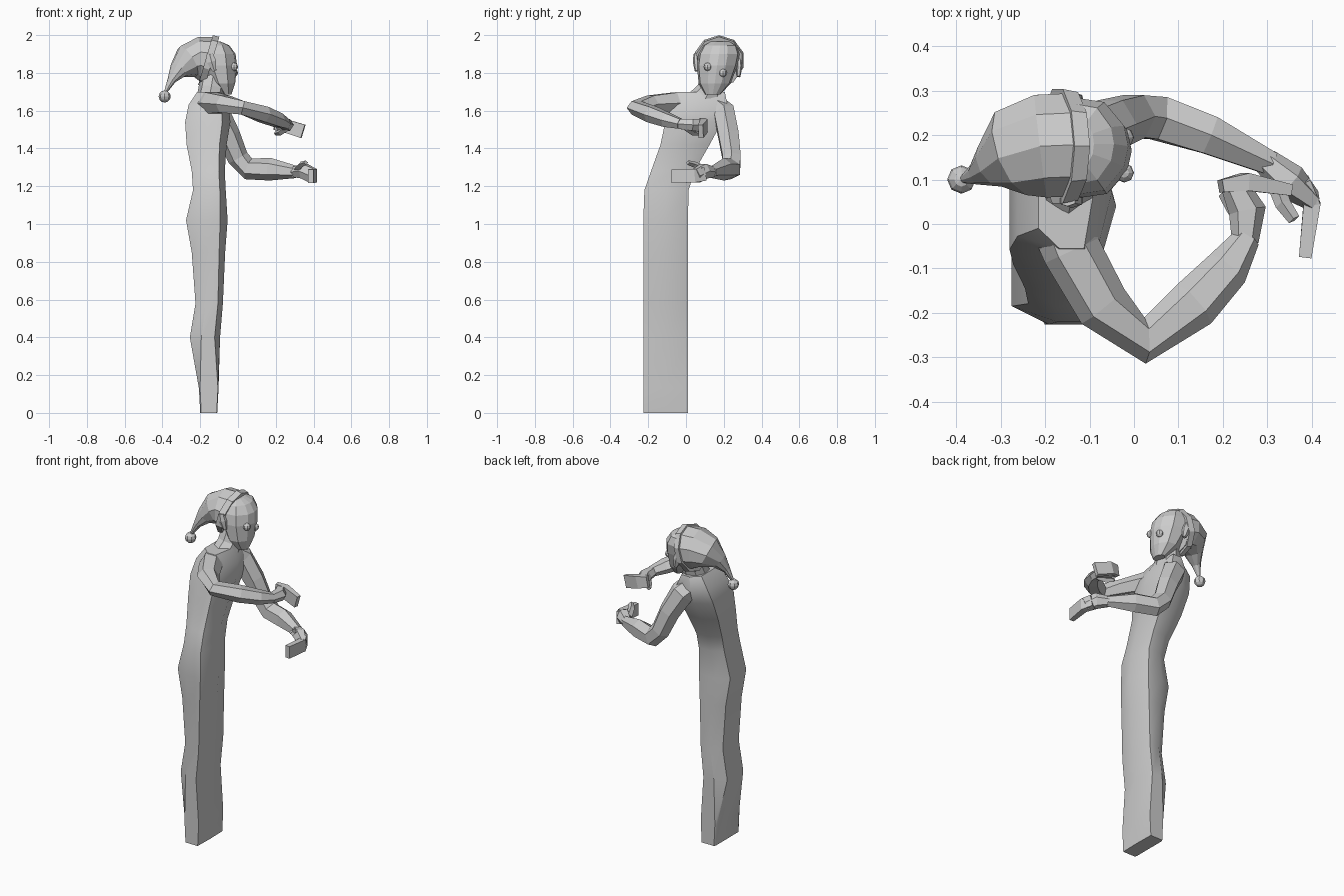
import bpy, bmesh, math
from mathutils import Vector


def loft(name, rings, smooth=None):
    """Skin a list of equal-length point rings and cap both ends."""
    bm = bmesh.new()
    rows = [[bm.verts.new(p) for p in r] for r in rings]
    n = len(rows[0])
    for a, b in zip(rows, rows[1:]):
        for i in range(n):
            j = (i + 1) % n
            bm.faces.new((a[i], a[j], b[j], b[i]))
    bm.faces.new(rows[0])
    bm.faces.new(rows[-1])
    bmesh.ops.recalc_face_normals(bm, faces=bm.faces)
    me = bpy.data.meshes.new(name)
    bm.to_mesh(me)
    bm.free()
    ob = bpy.data.objects.new(name, me)
    bpy.context.collection.objects.link(ob)
    if smooth:
        bpy.ops.object.select_all(action='DESELECT')
        bpy.context.view_layer.objects.active = ob
        ob.select_set(True)
        bpy.ops.object.shade_smooth_by_angle(angle=math.radians(smooth))
    return ob


def tube(name, stations, sides=6, up=(0, 0, 1), phase=0.0):
    """Loft along a path; each station is (point, half width, half height)."""
    pts = [Vector(s[0]) for s in stations]
    rings = []
    for k, (_, w, h) in enumerate(stations):
        t = (pts[min(k + 1, len(pts) - 1)] - pts[max(k - 1, 0)]).normalized()
        s = t.cross(Vector(up)).normalized()
        u = s.cross(t)
        rings.append([pts[k] + s * w * math.cos(a) + u * h * math.sin(a)
                      for a in (phase + math.tau * i / sides for i in range(sides))])
    return loft(name, rings)


def section(z, x0, x1, yc, hw, shape):
    return [(x0 + (x1 - x0) * u, yc + hw * v, z) for u, v in shape]


def ball(name, pos, r):
    bpy.ops.mesh.primitive_uv_sphere_add(segments=8, ring_count=6, radius=r, location=pos)
    bpy.context.object.name = name


# Body column and leaning torso: z, back x, front x, centre y, half width
BODY = [(0, -.20, -.11, -.108, .118), (.13, -.207, -.103, -.108, .118),
        (.40, -.255, -.095, -.108, .118), (.58, -.225, -.08, -.108, .118),
        (.85, -.245, -.068, -.108, .118), (1.02, -.275, -.055, -.108, .118),
        (1.18, -.238, -.065, -.103, .117), (1.28, -.245, -.07, -.07, .115),
        (1.42, -.272, -.06, -.005, .13), (1.54, -.28, -.04, .04, .15),
        (1.63, -.262, -.05, .07, .15), (1.70, -.215, -.09, .075, .13)]
BODY_SHAPE = [(0, -.65), (.38, -1), (.82, -1), (1, 0), (.82, 1), (.38, 1), (0, .65)]
FOOT_SHAPE = [(0, -.9), (.06, -1), (.97, -1), (1, 0), (.97, 1), (.06, 1), (0, .9)]
loft("body", [section(*s, BODY_SHAPE if s[0] > .2 else FOOT_SHAPE) for s in BODY], 35)

# Neck
tube("neck", [((-.15, .09, 1.64), .095, .075), ((-.14, .125, 1.71), .068, .07),
              ((-.125, .155, 1.81), .065, .07)], 8, up=(1, 0, 0))

# Head, facing +x, flat facets
HEAD = [(1.685, -.085, -.035, .142, .04), (1.745, -.15, -.015, .152, .085),
        (1.84, -.205, -.005, .165, .108), (1.90, -.205, -.013, .175, .11),
        (1.945, -.18, -.045, .18, .09), (1.965, -.15, -.09, .18, .055)]
HEAD_SHAPE = [(0, -.5), (.35, -1), (.72, -.9), (.95, -.42), (1, 0),
              (.95, .42), (.72, .9), (.35, 1), (0, .5)]
loft("head", [section(*s, HEAD_SHAPE) for s in HEAD])

# Eyes and ears
ball("eye_right", (-.022, .115, 1.832), .022)
ball("eye_left", (-.022, .195, 1.80), .022)
for name, y, z, d in (("ear_right", .056, 1.86, -1), ("ear_left", .278, 1.83, 1)):
    tube(name, [((-.125, y, z - .05), .01, .012), ((-.14, y + .004 * d, z), .016, .028),
                ((-.15, y + .004 * d, z + .04), .012, .02)], 6, up=(1, 0, 0))

# Floppy cap: drooping point, forward-tilted brim band and bobble
tube("cap", [((-.14, .178, 1.862), .122, .13), ((-.21, .175, 1.875), .122, .115),
             ((-.265, .163, 1.86), .105, .092), ((-.315, .135, 1.815), .055, .05),
             ((-.352, .113, 1.76), .026, .022), ((-.385, .10, 1.695), .008, .008)], 10,
     phase=math.pi / 10)
tube("cap_band", [((-.138, .175, 1.858), .128, .139), ((-.172, .175, 1.868), .135, .137)],
     10, phase=math.pi / 10)
ball("bobble", (-.388, .10, 1.675), .032)

# Arm on the -y side, bent at the elbow
tube("right_arm", [((-.17, .03, 1.635), .075, .07), ((-.14, -.06, 1.64), .066, .065),
                   ((-.07, -.185, 1.635), .062, .052), ((.025, -.262, 1.615), .052, .042),
                   ((.135, -.18, 1.58), .058, .048), ((.21, -.10, 1.55), .05, .042),
                   ((.255, -.03, 1.53), .03, .03)])
tube("right_palm", [((.25, -.04, 1.53), .03, .03), ((.255, .03, 1.525), .042, .036),
                    ((.222, .095, 1.52), .03, .04)])
tube("right_fingers", [((.195, .085, 1.53), .02, .045), ((.25, .095, 1.52), .028, .05),
                       ((.345, .078, 1.49), .018, .052)], 4, phase=math.pi / 4)
tube("right_thumb", [((.26, .0, 1.51), .02, .018), ((.225, .035, 1.485), .018, .016),
                     ((.20, .07, 1.48), .012, .012)], 4)

# Arm on the +y side, upper arm hanging and forearm forward
tube("left_arm", [((-.15, .14, 1.63), .065, .065), ((-.115, .20, 1.59), .07, .064),
                  ((-.05, .225, 1.47), .062, .062), ((.0, .242, 1.35), .056, .055),
                  ((.055, .238, 1.292), .058, .056), ((.17, .20, 1.29), .06, .05),
                  ((.31, .135, 1.275), .032, .03)], up=(0, 1, 0))
tube("left_palm", [((.295, .142, 1.275), .03, .03), ((.35, .095, 1.28), .042, .045),
                   ((.398, .055, 1.255), .025, .045)])
tube("left_fingers", [((.375, .095, 1.265), .03, .05), ((.40, .045, 1.255), .027, .05),
                      ((.385, -.075, 1.253), .02, .052)], 4, phase=math.pi / 4)
tube("left_thumb", [((.315, .10, 1.29), .02, .018), ((.335, .045, 1.315), .018, .016),
                    ((.36, .01, 1.325), .014, .012)], 4)
